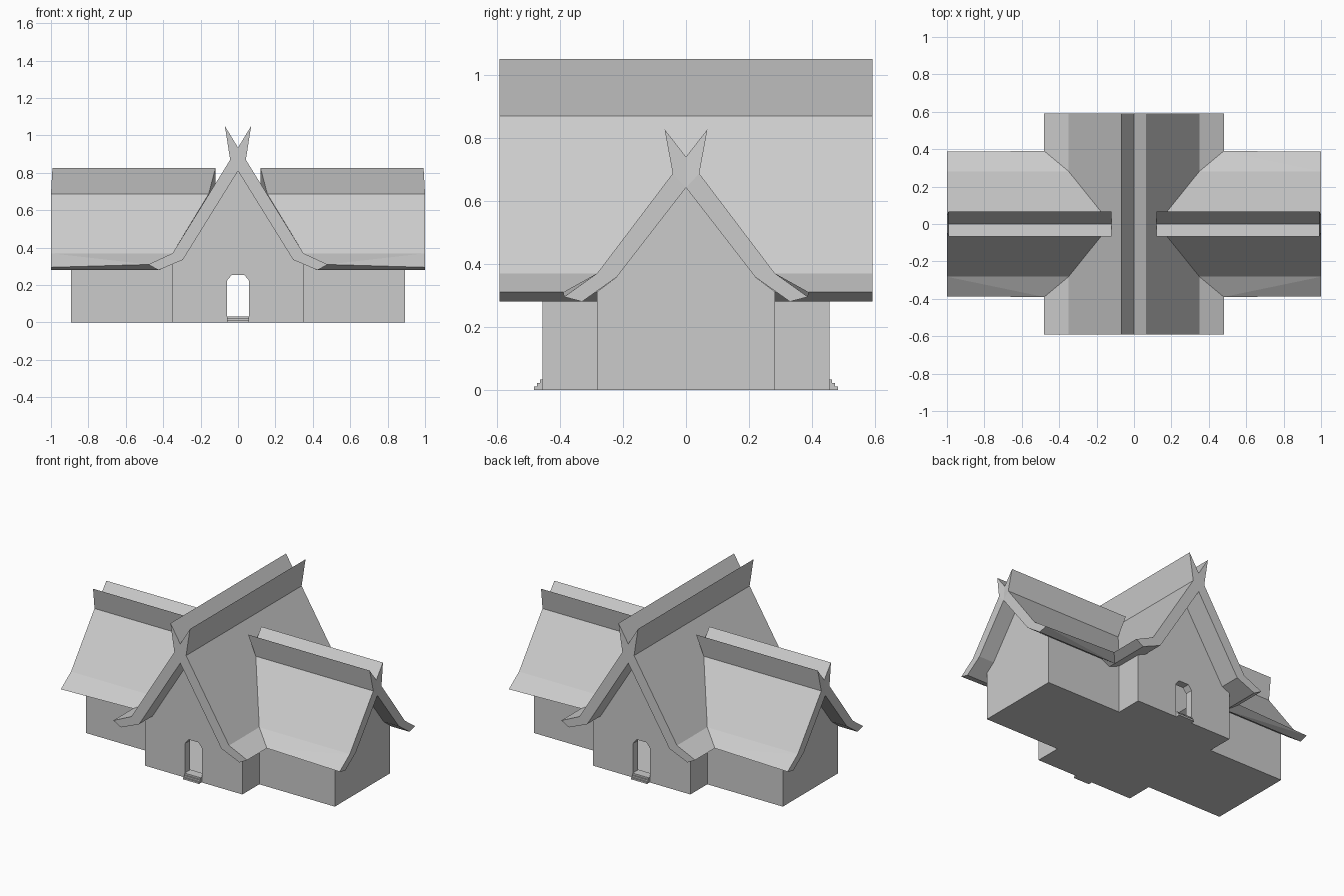
import bpy, bmesh

if "Cube" in bpy.data.objects:
    bpy.data.objects.remove(bpy.data.objects["Cube"])


def finish(name, faces):
    """Make an object from loose polygons, welding shared corners."""
    bm = bmesh.new()
    for pts in faces:
        bm.faces.new([bm.verts.new(p) for p in pts])
    bmesh.ops.remove_doubles(bm, verts=bm.verts, dist=0.0005)
    bmesh.ops.recalc_face_normals(bm, faces=bm.faces)
    mesh = bpy.data.meshes.new(name)
    bm.to_mesh(mesh)
    bm.free()
    obj = bpy.data.objects.new(name, mesh)
    bpy.context.collection.objects.link(obj)
    return obj


def roof(name, end_a, end_b):
    """Loft half a roof section (local: along, across, up) and mirror it.
    Point order: notch, fork tip, neck, bend, eave, eave underside, inner bend, apex."""
    caps = [(0, 1, 2, 7), (2, 3, 6, 7), (3, 4, 5, 6)]
    faces = []
    for s in (1, -1):
        a = [(l, s * w, z) for l, w, z in end_a]
        b = [(l, s * w, z) for l, w, z in end_b]
        for i in range(7):
            # triangles keep the twisted eave crisp
            faces += [[a[i], a[i + 1], b[i]], [a[i + 1], b[i + 1], b[i]]]
        for e in (a, b):
            faces += [[e[i] for i in c] for c in caps]
    return finish(name, faces)


# Main roof, ridge along y
main = [(0, 0.935), (0.07, 1.05), (0.042, 0.87), (0.35, 0.37),
        (0.48, 0.31), (0.425, 0.28), (0.295, 0.335), (0, 0.81)]
hall = roof("main_roof", [(-0.592, w, z) for w, z in main],
            [(0.592, w, z) for w, z in main])
hall.rotation_euler.z = 1.5707963

# Wing roofs, ridge along x, mitred against the main roof
wing = [(0, 0.74), (0.068, 0.827), (0.042, 0.687), (0.282, 0.37),
        (0.39, 0.31), (0.33, 0.28), (0.22, 0.358), (0, 0.642)]
inner_x = [0.12, 0.12, 0.157, 0.35, 0.48, 0.42, 0.3, 0.17]
outer_x = [0.992, 0.992, 1, 1, 1, 1, 1, 1]
for side, s in (("right", 1), ("left", -1)):
    inner = [(s * x, w, z) for x, (w, z) in zip(inner_x, wing)]
    outer = [(s * x, w, z) for x, (w, z) in zip(outer_x, wing)]
    outer[4] = (s, 0.387, 0.295)
    roof(side + "_wing_roof", inner, outer)

# Hollow cross-shaped walls with a doorway front and back, one quadrant mirrored
X, Y, WX, WY, H = 0.35, 0.455, 0.892, 0.282, 0.312
door = [(0, 0.253), (0.035, 0.253), (0.06, 0.222), (0.06, 0)]
quadrant = [
    [(x, Y, z) for x, z in door + [(X, 0), (X, H), (0.295, 0.335), (0, 0.81)]],
    [(WX, y, z) for y, z in [(0, 0), (WY, 0), (WY, H), (0.22, 0.358), (0, 0.642)]],
    [(X, Y, 0), (X, WY, 0), (X, WY, H), (X, Y, H)],
    [(X, WY, 0), (WX, WY, 0), (WX, WY, H), (X, WY, H)],
    [(0, 0, 0), (WX, 0, 0), (WX, WY, 0), (X, WY, 0), (X, Y, 0), (0.06, Y, 0), (0, Y, 0)],
]
for (x0, z0), (x1, z1) in zip(door, door[1:]):
    quadrant.append([(x0, Y, z0), (x1, Y, z1), (x1, Y - 0.05, z1), (x0, Y - 0.05, z0)])
finish("walls", [[(sx * x, sy * y, z) for x, y, z in f]
                 for sx in (1, -1) for sy in (1, -1) for f in quadrant])

# Door steps
for side, s in (("front", -1), ("back", 1)):
    for i in range(3):
        near, far = Y - 0.05, 0.482 - 0.009 * i
        bpy.ops.mesh.primitive_cube_add(
            size=1, location=(0, s * (near + far) / 2, 0.0055 + 0.011 * i))
        step = bpy.context.object
        step.name = f"{side}_step_{i + 1}"
        step.scale = (0.115, far - near, 0.011)
